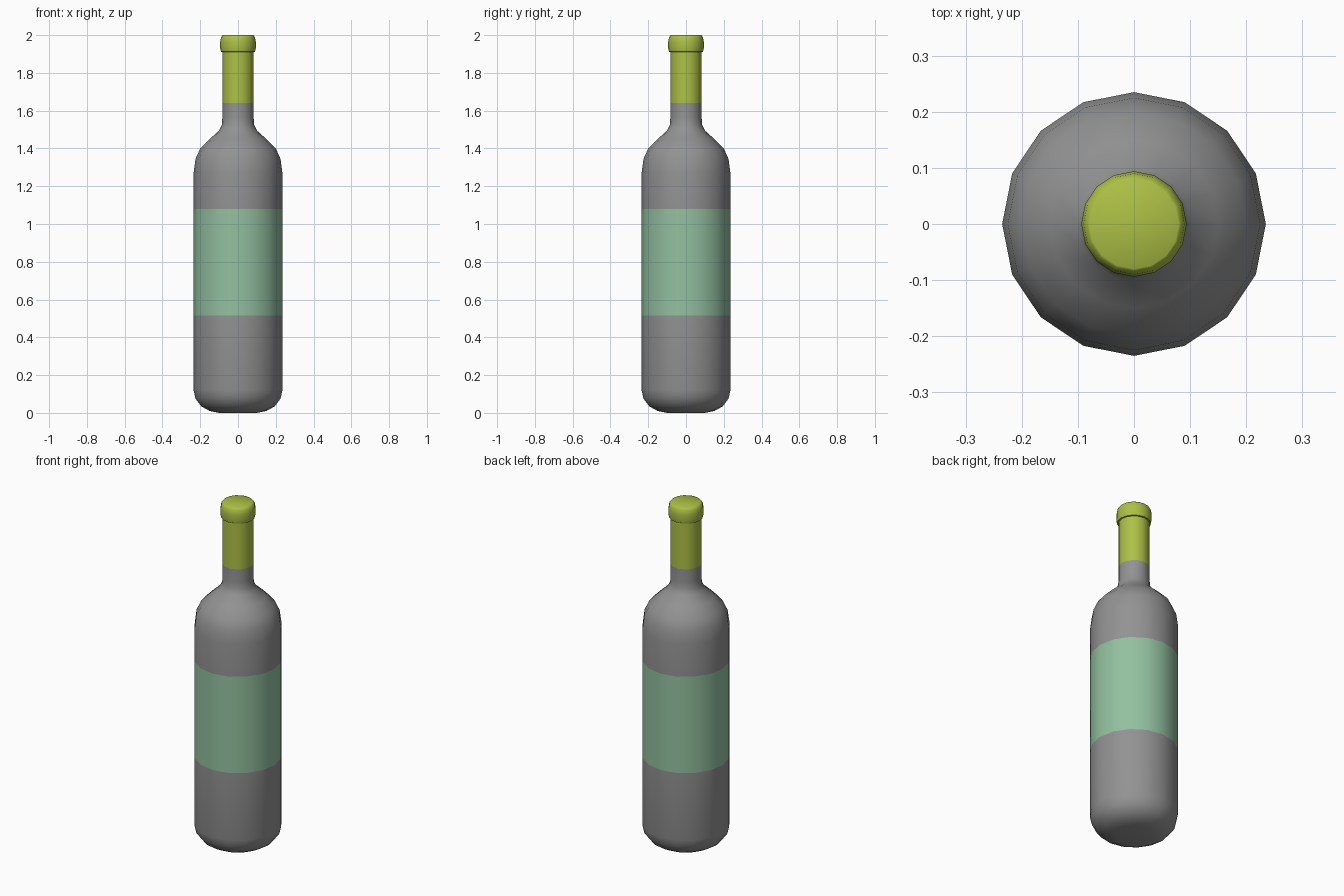
import bpy
import bmesh
from math import cos, sin, tau, radians

SIDES = 16

cube = bpy.data.objects.get("Cube")
if cube:
    bpy.data.objects.remove(cube)


def material(name, rgb):
    mat = bpy.data.materials.new(name)
    mat.use_nodes = True
    mat.diffuse_color = (*rgb, 1)
    mat.node_tree.nodes["Principled BSDF"].inputs["Base Color"].default_value = (*rgb, 1)
    return mat


def lathe(name, profile, materials, pick=lambda z: 0):
    """Spin a (radius, height) profile round z and cap both ends."""
    bm = bmesh.new()
    rings = [[bm.verts.new((r * cos(tau * i / SIDES), r * sin(tau * i / SIDES), z))
              for i in range(SIDES)] for r, z in profile]
    for low, high in zip(rings, rings[1:]):
        for i in range(SIDES):
            j = (i + 1) % SIDES
            bm.faces.new((low[i], low[j], high[j], high[i]))
    bm.faces.new(rings[0][::-1])
    bm.faces.new(rings[-1])
    for face in bm.faces:
        face.material_index = pick(face.calc_center_median().z)
    mesh = bpy.data.meshes.new(name)
    bm.to_mesh(mesh)
    bm.free()
    for mat in materials:
        mesh.materials.append(mat)
    obj = bpy.data.objects.new(name, mesh)
    bpy.context.collection.objects.link(obj)
    bpy.ops.object.select_all(action='DESELECT')
    obj.select_set(True)
    bpy.context.view_layer.objects.active = obj
    bpy.ops.object.shade_smooth_by_angle(angle=radians(50))
    return obj


glass = material("grey glass", (0.29, 0.29, 0.29))
paper = material("green label", (0.29, 0.53, 0.35))
foil = material("lime foil", (0.42, 0.53, 0.06))

# Bottle body with the label band as flush faces
LABEL_LOW, LABEL_HIGH = 0.515, 1.08
body = [(0.10, 0), (0.15, 0.01), (0.195, 0.035), (0.225, 0.075), (0.235, 0.12),
        (0.235, LABEL_LOW), (0.235, LABEL_HIGH), (0.235, 1.27), (0.225, 1.345),
        (0.2, 1.4), (0.15, 1.45), (0.1, 1.495), (0.086, 1.525), (0.083, 1.56),
        (0.083, 1.64)]
lathe("bottle_body", body, [glass, paper],
      lambda z: int(LABEL_LOW < z < LABEL_HIGH))

# Foil sleeve on the neck
lathe("neck_foil", [(0.083, 1.64), (0.083, 1.93)], [foil])

# Rounded lip ring with a flat top
lathe("lip_ring", [(0.083, 1.91), (0.09, 1.912), (0.094, 1.93), (0.094, 1.965),
                   (0.09, 1.988), (0.083, 1.998), (0.08, 2.0)], [foil])
